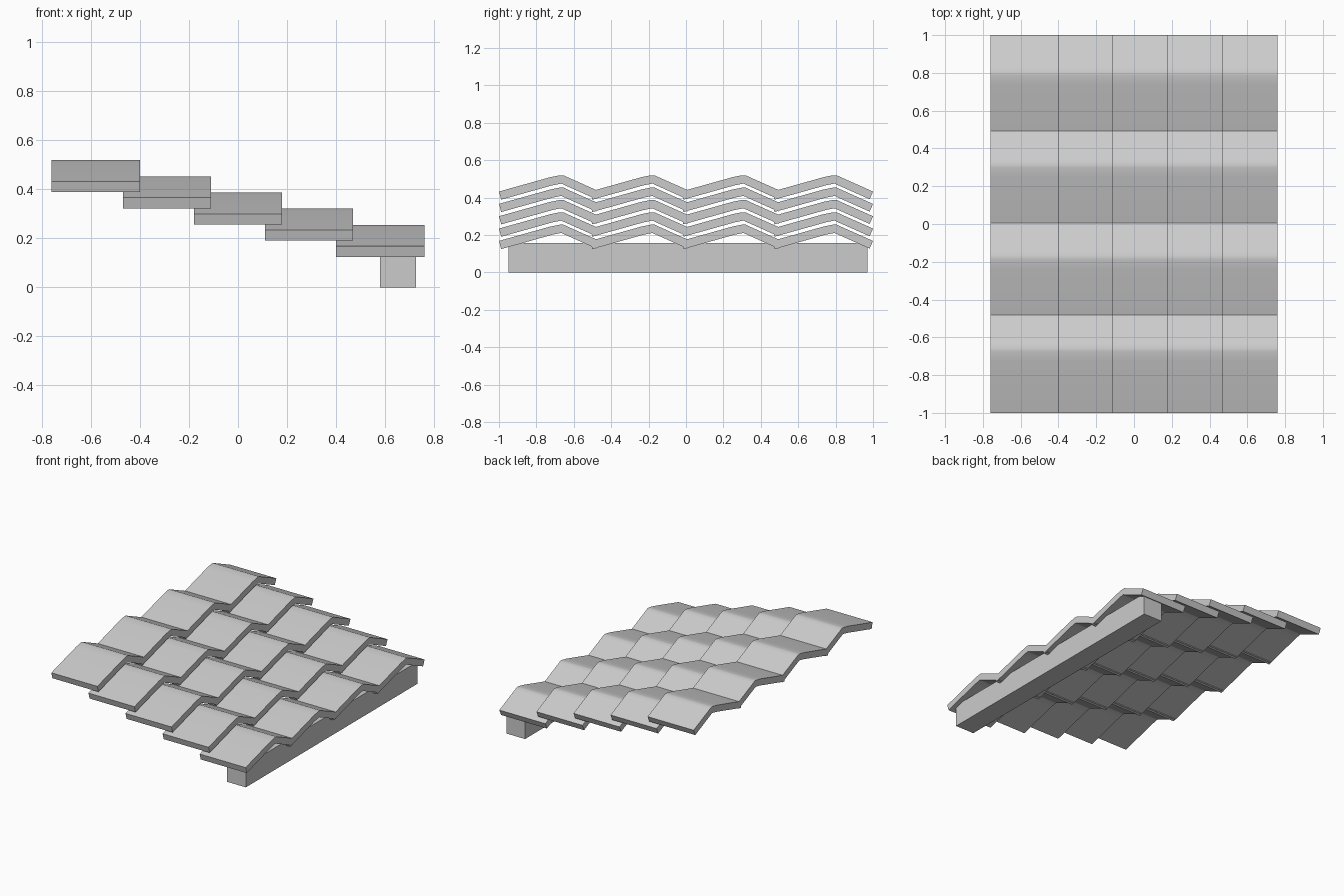
import bpy, bmesh
from mathutils import Vector

if "Cube" in bpy.data.objects:
    bpy.data.objects.remove(bpy.data.objects["Cube"])

ROWS, COLS = 5, 4
PITCH_X, PITCH_Y, DROP = 0.29, 0.487, 0.066
LENGTH, THICK = 0.36, 0.045

# upper line of one tile's cross-section (y, z): long gentle rise, soft crest, short fall
TOP = [Vector(p) for p in ((0, 0.432), (0.275, 0.509), (0.325, 0.519),
                           (0.345, 0.519), (0.366, 0.509), (0.539, 0.432))]


def offset_line(pts, d):
    """Parallel line below pts at distance d (mitred)."""
    normals = []
    for a, b in zip(pts, pts[1:]):
        t = (b - a).normalized()
        normals.append(Vector((t.y, -t.x)))
    out = []
    for i, p in enumerate(pts):
        n0, n1 = normals[max(i - 1, 0)], normals[min(i, len(normals) - 1)]
        m = (n0 + n1).normalized()
        out.append(p + m * d / m.dot(n0))
    return out


def make_object(name, bm):
    bmesh.ops.recalc_face_normals(bm, faces=bm.faces)
    me = bpy.data.meshes.new(name)
    bm.to_mesh(me)
    bm.free()
    ob = bpy.data.objects.new(name, me)
    bpy.context.collection.objects.link(ob)
    return ob


def add_tile(bm, x, y, dz):
    low = offset_line(TOP, THICK)
    grid = [[bm.verts.new((x + s * LENGTH / 2, y + p.x, p.y + dz)) for p in line]
            for s in (-1, 1) for line in (TOP, low)]
    t0, b0, t1, b1 = grid
    for i in range(len(TOP) - 1):
        j = i + 1
        bm.faces.new((t0[i], t1[i], t1[j], t0[j]))
        bm.faces.new((b0[i], b0[j], b1[j], b1[i]))
        bm.faces.new((t0[i], t0[j], b0[j], b0[i]))
        bm.faces.new((t1[i], b1[i], b1[j], t1[j]))
    for i in (0, -1):
        bm.faces.new((t0[i], b0[i], b1[i], t1[i]))


# stepped rows of overlapping tiles
for r in range(ROWS):
    bm = bmesh.new()
    for c in range(COLS):
        add_tile(bm, (r - 2) * PITCH_X, -1 + c * PITCH_Y, -r * DROP)
    row = make_object(f"tile_row_{r + 1}", bm)
    bpy.ops.object.select_all(action='DESELECT')
    row.select_set(True)
    bpy.context.view_layer.objects.active = row
    bpy.ops.object.shade_smooth_by_angle(angle=0.5)

# wooden beam under the lowest row
bm = bmesh.new()
bmesh.ops.create_cube(bm, size=1)
for v in bm.verts:
    v.co = (0.653 + v.co.x * 0.147, 0.01 + v.co.y * 1.92, 0.078 + v.co.z * 0.156)
make_object("eaves_beam", bm)
